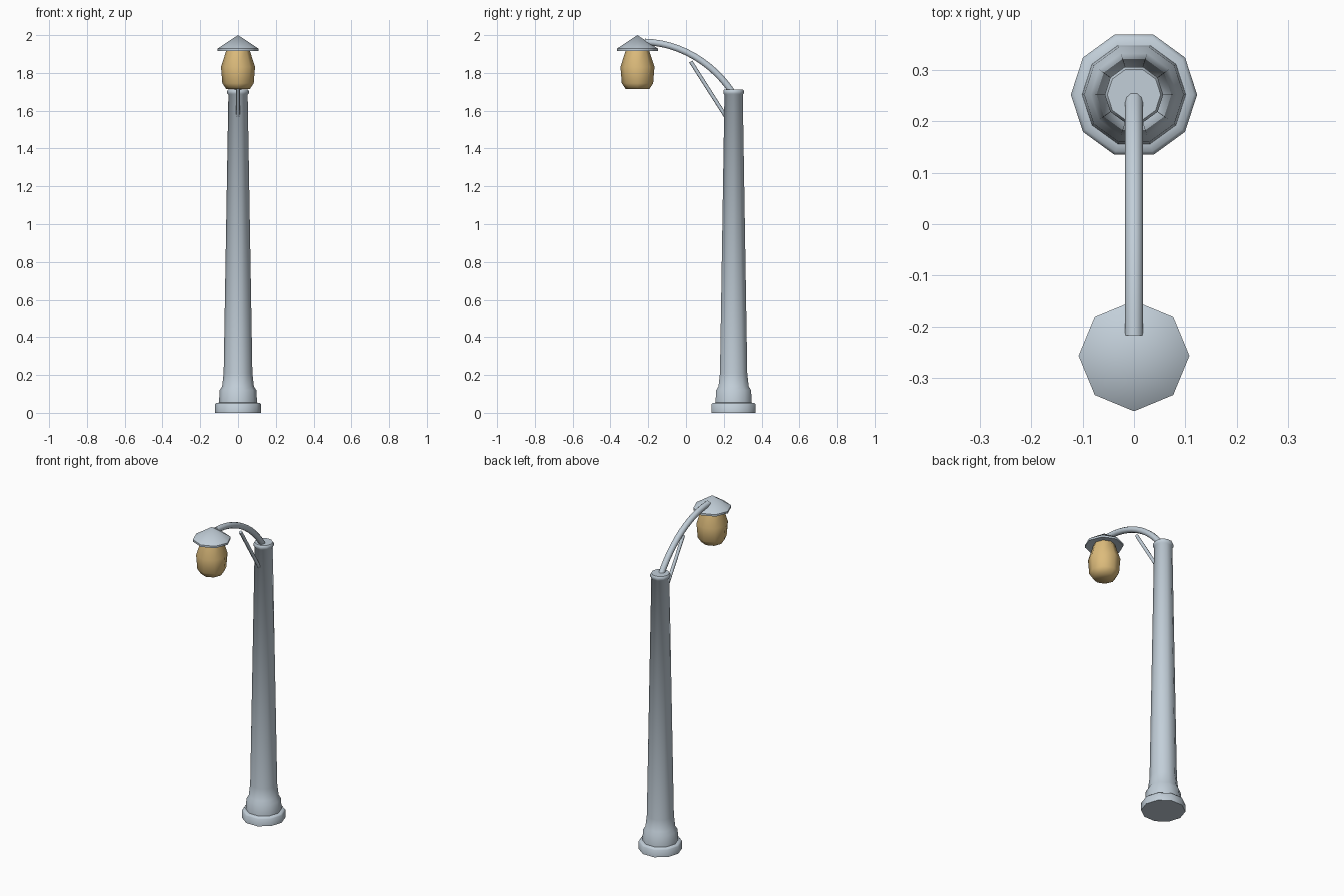
import bpy, bmesh, math
from mathutils import Vector

cube = bpy.data.objects.get("Cube")
if cube:
    bpy.data.objects.remove(cube, do_unlink=True)


def material(name, color):
    m = bpy.data.materials.new(name)
    m.use_nodes = True
    m.diffuse_color = color
    m.node_tree.nodes["Principled BSDF"].inputs["Base Color"].default_value = color
    return m


metal = material("blue grey metal", (0.54, 0.62, 0.69, 1))
glow = material("amber glass", (0.72, 0.50, 0.20, 1))
POST_Y, LAMP_Y = 0.252, -0.257


def finish(name, bm, mat, angle=50):
    bmesh.ops.recalc_face_normals(bm, faces=bm.faces)
    mesh = bpy.data.meshes.new(name)
    bm.to_mesh(mesh)
    bm.free()
    mesh.materials.append(mat)
    ob = bpy.data.objects.new(name, mesh)
    bpy.context.collection.objects.link(ob)
    bpy.ops.object.select_all(action='DESELECT')
    ob.select_set(True)
    bpy.context.view_layer.objects.active = ob
    bpy.ops.object.shade_smooth_by_angle(angle=math.radians(angle))
    return ob


def skin(bm, rings):
    """Bridge neighbouring rings and cap both ends."""
    n = len(rings[0])
    for a, b in zip(rings, rings[1:]):
        for i in range(n):
            j = (i + 1) % n
            bm.faces.new((a[i], a[j], b[j], b[i]))
    bm.faces.new(rings[0])
    bm.faces.new(rings[-1])
    bmesh.ops.remove_doubles(bm, verts=bm.verts, dist=0.0001)


def lathe(name, profile, sides, y, mat, angle=50):
    bm = bmesh.new()
    turns = [math.tau * i / sides for i in range(sides)]
    skin(bm, [[bm.verts.new((r * math.cos(t), y + r * math.sin(t), z)) for t in turns]
              for r, z in profile])
    return finish(name, bm, mat, angle)


def tube(name, path, radius, sides, mat):
    """Sweep a round section along a path of (y, z) points."""
    bm = bmesh.new()
    pts = [Vector((0, y, z)) for y, z in path]
    rings = []
    for i, p in enumerate(pts):
        d = (pts[min(i + 1, len(pts) - 1)] - pts[max(i - 1, 0)]).normalized()
        side = Vector((1, 0, 0))
        up = side.cross(d)
        rings.append([bm.verts.new(p + radius * (side * math.cos(t) + up * math.sin(t)))
                      for t in (math.tau * k / sides for k in range(sides))])
    skin(bm, rings)
    return finish(name, bm, mat)


# Tapered post with stepped foot and collar
lathe("post", [(0.123, 0), (0.123, 0.045), (0.116, 0.052), (0.101, 0.054),
               (0.097, 0.12), (0.084, 0.14), (0.076, 0.21), (0.051, 1.685),
               (0.057, 1.69), (0.057, 1.705), (0.052, 1.713)], 10, POST_Y, metal)

# Curved arm, a cubic sweep from the post top to the lamp
p0, p1, p2, p3 = (Vector(p) for p in ((0.25, 1.69), (0.14, 1.86), (-0.04, 1.96), (-0.218, 1.964)))
arm = []
for i in range(13):
    t = i / 12
    u = 1 - t
    arm.append(p0 * u**3 + p1 * 3 * u * u * t + p2 * 3 * u * t * t + p3 * t**3)
tube("arm", arm, 0.018, 10, metal)

# Slanted brace
tube("brace", [(0.21, 1.57), (0.025, 1.86)], 0.01, 8, metal)

# Conical lamp shade
lathe("lamp_shade", [(0.05, 1.925), (0.108, 1.917), (0.108, 1.929), (0.0, 2.0)],
      8, LAMP_Y, metal)

# Lamp glass
lathe("lamp_glass", [(0.062, 1.714), (0.083, 1.745), (0.09, 1.832), (0.06, 1.925)],
      8, LAMP_Y, glow, 60)
